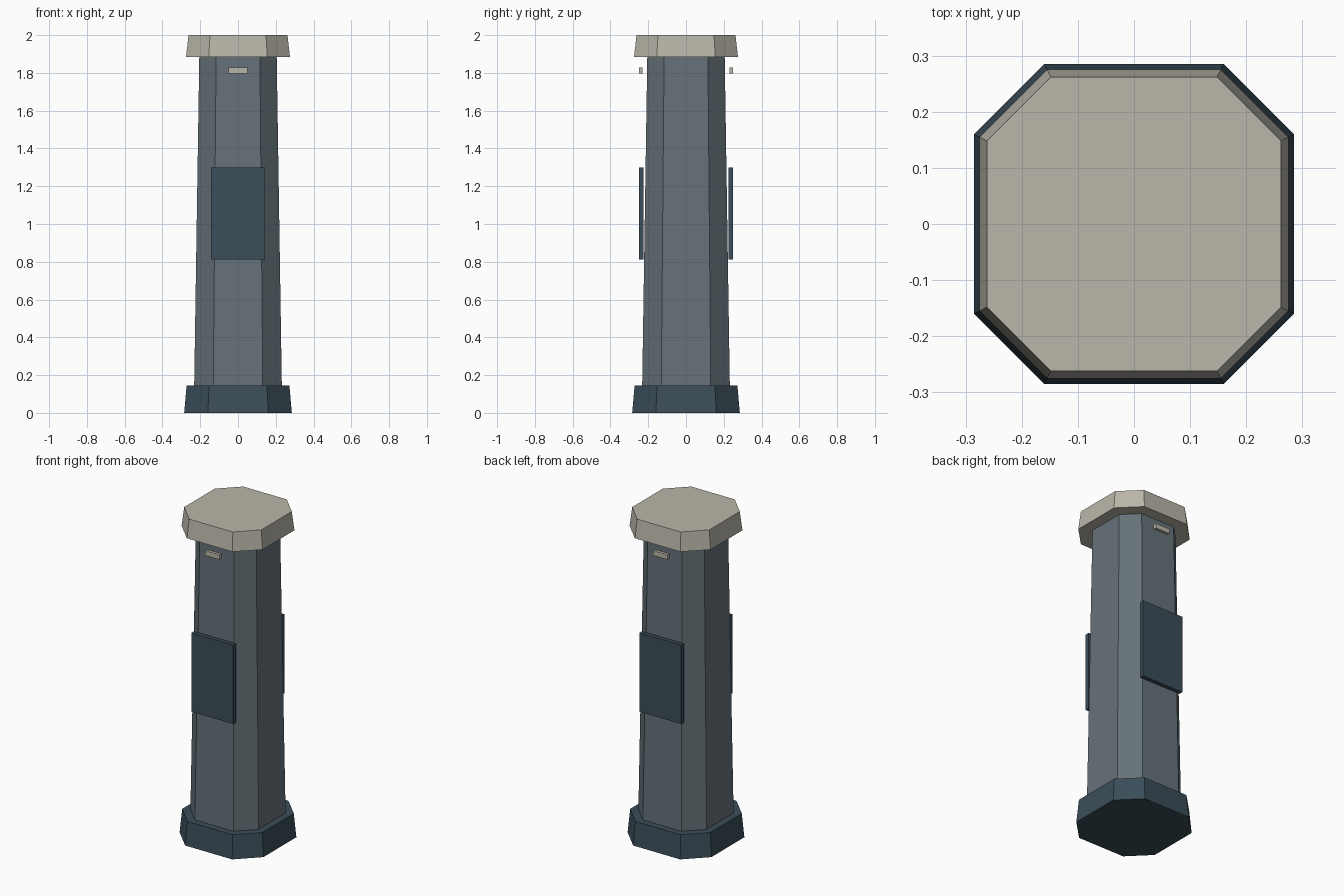
import bpy

if "Cube" in bpy.data.objects:
    bpy.data.objects.remove(bpy.data.objects["Cube"], do_unlink=True)


def material(name, rgb):
    """Flat material from 0-255 display values."""
    linear = [((c / 255 + 0.055) / 1.055) ** 2.4 for c in rgb] + [1]
    mat = bpy.data.materials.new(name)
    mat.use_nodes = True
    mat.diffuse_color = linear
    mat.node_tree.nodes["Principled BSDF"].inputs["Base Color"].default_value = linear
    return mat


stone = material("pale stone", (186, 182, 169))
slate = material("slate grey", (101, 114, 121))
navy = material("dark blue", (59, 77, 88))


def loft(name, lower, upper, mat):
    """Solid between two rings with the same point count."""
    n = len(lower)
    faces = [(i, (i + 1) % n, n + (i + 1) % n, n + i) for i in range(n)]
    faces += [tuple(reversed(range(n))), tuple(range(n, 2 * n))]
    mesh = bpy.data.meshes.new(name)
    mesh.from_pydata(lower + upper, [], faces)
    mesh.materials.append(mat)
    obj = bpy.data.objects.new(name, mesh)
    bpy.context.collection.objects.link(obj)
    return obj


def octagon(half, flat, z):
    """Square ring with cut corners; flat is half the main side's width."""
    return [(half, -flat, z), (half, flat, z), (flat, half, z), (-flat, half, z),
            (-half, flat, z), (-half, -flat, z), (-flat, -half, z), (flat, -half, z)]


def rectangle(x, y0, y1, z):
    return [(-x, y0, z), (x, y0, z), (x, y1, z), (-x, y1, z)]


# Tapered plinth, shaft and cap
loft("plinth", octagon(0.285, 0.16, 0), octagon(0.272, 0.153, 0.145), navy)
loft("shaft", octagon(0.232, 0.131, 0.145), octagon(0.205, 0.116, 1.885), slate)
loft("cap", octagon(0.275, 0.155, 1.885), octagon(0.262, 0.148, 2), stone)

# Standing-off panel and small label strip on the front and back
for side, sign in (("front", -1), ("back", 1)):
    for part, x, inner, z0, z1, mat in (("panel", 0.142, 0.224, 0.813, 1.298, navy),
                                        ("strip", 0.05, 0.23, 1.798, 1.828, stone)):
        y0, y1 = sorted((sign * inner, sign * 0.249))
        loft(f"{side}_{part}", rectangle(x, y0, y1, z0), rectangle(x, y0, y1, z1), mat)
